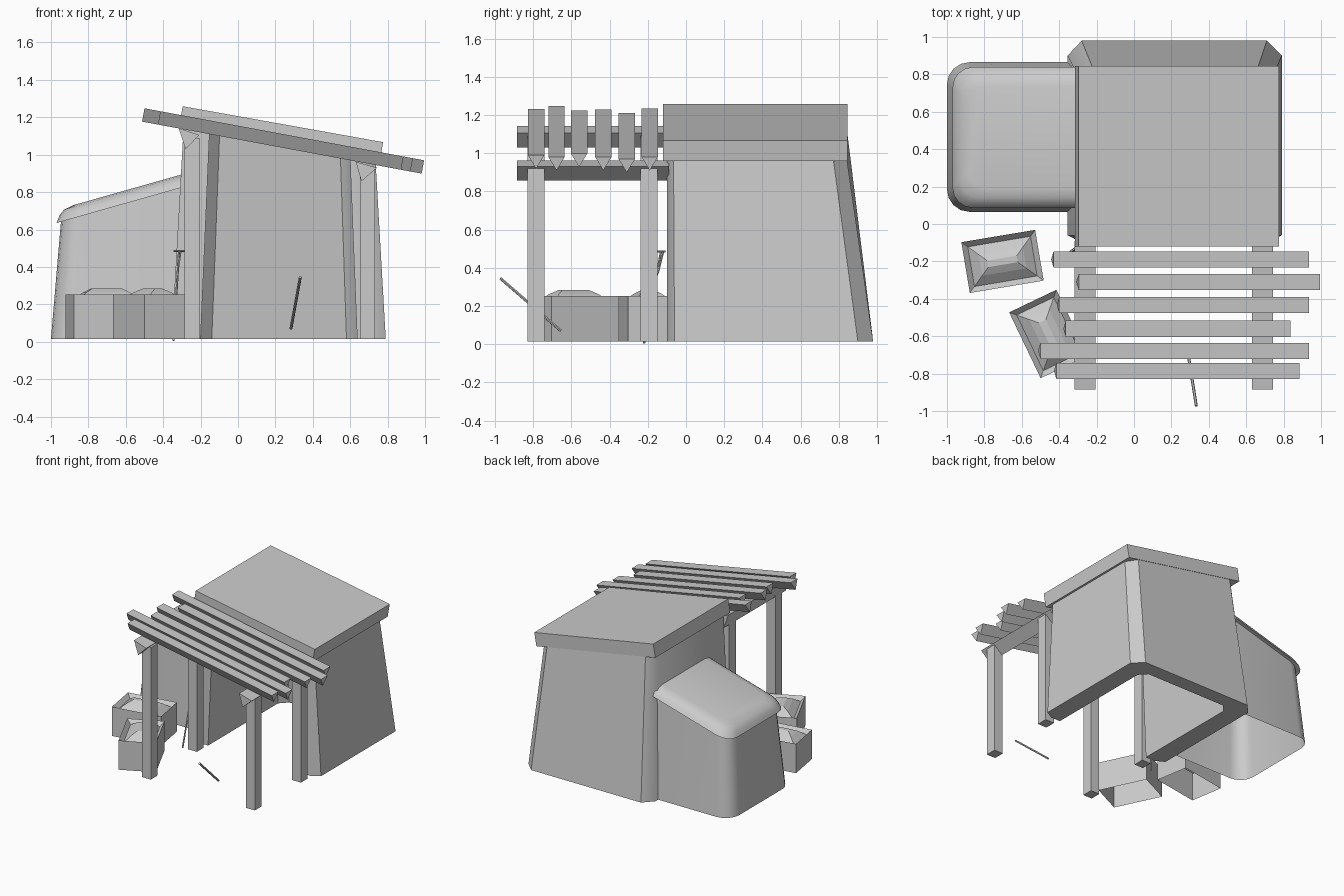
import bpy, bmesh
from math import radians, sin, cos, pi
from mathutils import Vector, Matrix

if "Cube" in bpy.data.objects:
    bpy.data.objects.remove(bpy.data.objects["Cube"])


def finish(name, bm, smooth=None):
    bmesh.ops.recalc_face_normals(bm, faces=bm.faces)
    me = bpy.data.meshes.new(name)
    bm.to_mesh(me)
    bm.free()
    ob = bpy.data.objects.new(name, me)
    bpy.context.collection.objects.link(ob)
    if smooth:
        bpy.ops.object.select_all(action='DESELECT')
        ob.select_set(True)
        bpy.context.view_layer.objects.active = ob
        bpy.ops.object.shade_smooth_by_angle(angle=radians(smooth))
    return ob


def loft(name, rings, cap_start=True, cap_end=True, smooth=None):
    """Skin a stack of closed rings of equal length."""
    bm = bmesh.new()
    vs = [[bm.verts.new(p) for p in r] for r in rings]
    n = len(rings[0])
    for a, b in zip(vs, vs[1:]):
        for i in range(n):
            j = (i + 1) % n
            bm.faces.new((a[i], a[j], b[j], b[i]))
    if cap_start:
        bm.faces.new(vs[0])
    if cap_end:
        bm.faces.new(vs[-1])
    return finish(name, bm, smooth)


def box(name, x0, x1, y0, y1, z0, z1):
    r = [(x0, y0), (x1, y0), (x1, y1), (x0, y1)]
    return loft(name, [[(x, y, z) for x, y in r] for z in (z0, z1)])


def rod(name, a, b, r=0.006, sides=6):
    a, b = Vector(a), Vector(b)
    q = (b - a).to_track_quat('Z', 'Y')
    ring = [q @ Vector((r * cos(t), r * sin(t), 0)) for t in
            [2 * pi * i / sides for i in range(sides)]]
    return loft(name, [[p + c for p in ring] for c in (a, b)])


# Main hut: thick tapering wall, U-shaped plan with open front
plan = [(-.2, -.1), (-.28, -.1), (-.355, -.06), (-.355, .9), (-.28, .98),
        (.71, .98), (.79, .9), (.79, -.06), (.72, -.1), (.637, -.1),
        (.637, .8), (.58, .86), (-.14, .86), (-.2, .8)]
bottom = [(x, y, .015) for x, y in plan]
top = []
for x, y in plan:
    tx = -.29 + (x + .355) * .895
    top.append((tx, -.1 + (y + .1) * .87, 1.165 - .179 * (tx + .315)))
loft("hut_wall", [bottom, top], smooth=44)

# Main roof: sloping slab
slab = [(-.296, 1.259), (.776, 1.067), (.757, .96), (-.315, 1.152)]
loft("hut_roof", [[(x, y, z) for x, z in slab] for y in (-.12, .845)])


# Annex: rounded, tapering body and domed lean-to roof
def annex_ring(x0, y0, y1, r, zf):
    pts = [(-.29, y0)]
    for cy, start in ((y0 + r, 270), (y1 - r, 180)):
        for i in range(5):
            t = radians(start - 22.5 * i)
            pts.append((x0 + r + r * cos(t), cy + r * sin(t)))
    pts.append((-.29, y1))
    return [(x, y, zf(x)) for x, y in pts]


def slope(h):
    return lambda x: .635 + h + .283 * (x + .97)


loft("annex_wall", [annex_ring(-1, .065, .865, .12, lambda x: .015),
                    annex_ring(-.945, .115, .81, .11, slope(.02))],
     False, True, smooth=40)
loft("annex_roof", [annex_ring(-.97, .085, .84, .11, slope(0)),
                    annex_ring(-.955, .105, .82, .11, slope(.035)),
                    annex_ring(-.93, .14, .785, .1, slope(.06)),
                    annex_ring(-.88, .19, .735, .08, slope(.07))], smooth=50)

# Pergola posts
for side, x, h in (("left", -.285, 1.09), ("right", .653, .925)):
    for row, y in (("front", -.83), ("back", -.237)):
        box(f"{row}_{side}_post", x, x + .08, y, y + .088, .015, h)

# Pergola side beams: triangular section, point down
for side, sec in (("left", [(-.317, 1.142), (-.207, 1.105), (-.28, 1.03)]),
                  ("right", [(.63, .963), (.743, .93), (.66, .858)])):
    loft(f"{side}_beam", [[(x, y, z) for x, z in sec] for y in (-.885, -.09)])

# Pergola slats: triangular section, sloping down to the right
slats = [(-.19, -.43, .935), (-.31, -.295, .995), (-.433, -.4, .935),
         (-.56, -.365, .838), (-.678, -.5, .935), (-.785, -.415, .885)]
for i, (y, x0, x1) in enumerate(slats):
    rings = []
    for x in (x0, x1):
        z = 1.155 - .186 * x
        rings.append([(x, y - .043, z), (x, y + .043, z), (x - .013, y, z - .071)])
    loft(f"slat_{i + 1}", rings)

# Crates with a heap of contents, open underneath
for i, (cx, cy, w, d, ang) in enumerate([(-.703, -.2, .4, .275, 9.5),
                                         (-.457, -.588, .28, .39, 25.6)]):
    m = Matrix.Translation((cx, cy, 0)) @ Matrix.Rotation(radians(ang), 4, 'Z')
    rings = []
    for inset, z in ((0, .015), (0, .253), (.03, .22), (.08, .262), (.12, .285)):
        a, b = w / 2 - inset, d / 2 - inset
        rings.append([m @ Vector((sx * a, sy * b, z)) for sx, sy in
                      ((-1, -1), (1, -1), (1, 1), (-1, 1))])
    loft(f"crate_{i + 1}", rings, cap_start=False)

# Loose stick and a leaning tool
rod("loose_stick", (.283, -.655, .07), (.333, -.972, .345), .008)
rod("tool_handle", (-.345, -.22, .004), (-.315, -.13, .49))
rod("tool_crossbar", (-.342, -.15, .485), (-.29, -.11, .485))
rod("tool_brace", (-.322, -.147, .37), (-.305, -.118, .485), .004)
